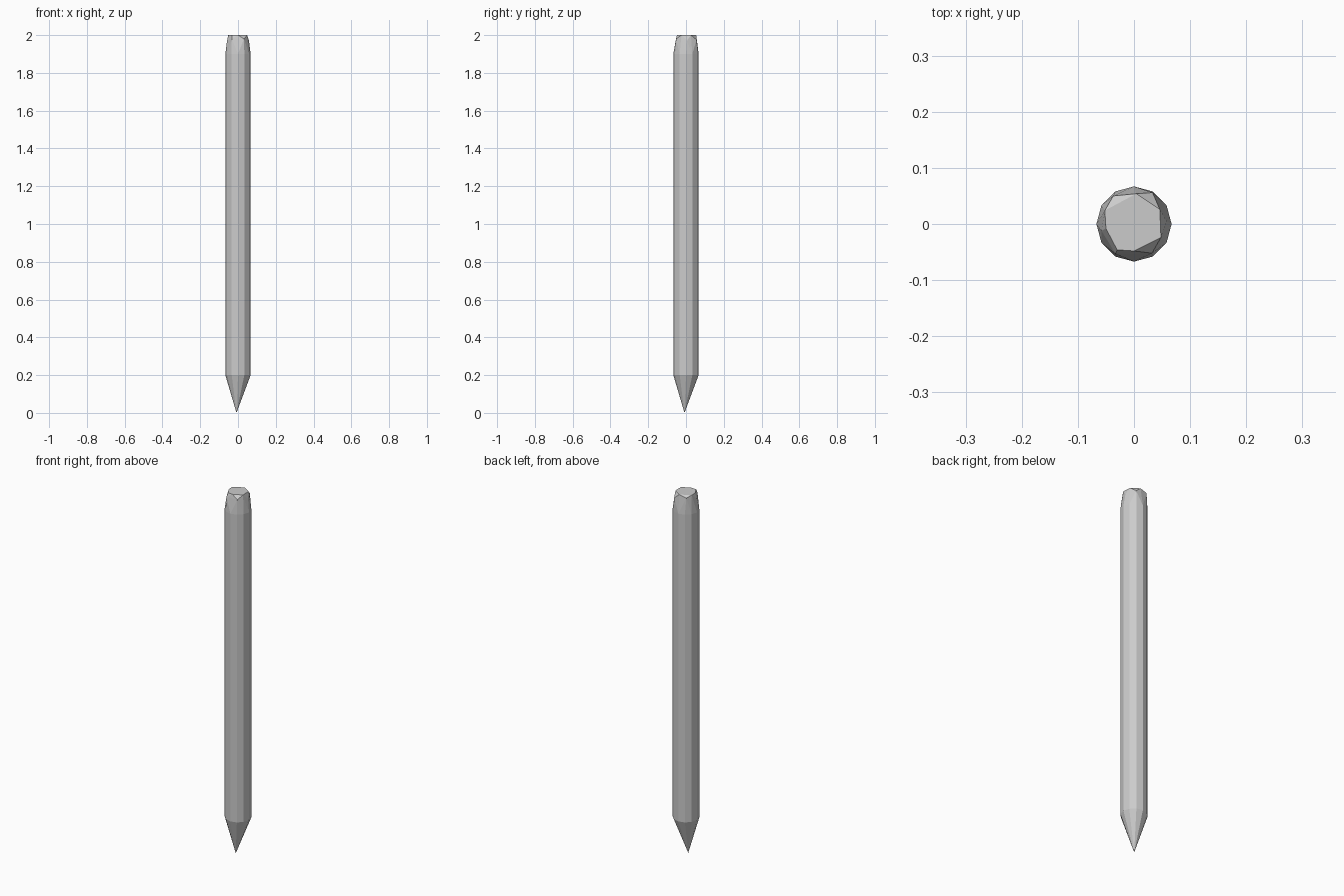
import bpy, bmesh, math

if "Cube" in bpy.data.objects:
    bpy.data.objects.remove(bpy.data.objects["Cube"])

SIDES, R = 12, 0.067
bm = bmesh.new()


def ring(z):
    return [(R * math.cos(2 * math.pi * i / SIDES),
             R * math.sin(2 * math.pi * i / SIDES), z) for i in range(SIDES)]


# Slightly off-centre point, twelve-sided shaft
points = [(-0.008, -0.008, 0.0)] + ring(0.2) + ring(1.9)

# Roughly hewn, tapered head: level top corners plus lower chipped corners
points += [(x, y, 2.0) for x, y in (
    (0.004, 0.054), (0.046, 0.026), (0.048, -0.024),
    (0.0, -0.048), (-0.030, -0.046), (-0.050, -0.008), (-0.052, 0.024))]
points += [(-0.037, 0.050, 1.99), (0.033, 0.056, 1.975),
           (0.032, -0.052, 1.98), (-0.033, -0.053, 1.98),
           (-0.058, -0.012, 1.97), (0.058, 0.005, 1.97)]

for p in points:
    bm.verts.new(p)
hull = bmesh.ops.convex_hull(bm, input=bm.verts[:])
unused = [v for v in bm.verts if not v.link_faces]
bmesh.ops.delete(bm, geom=unused, context='VERTS')

# Merge flat triangles into clean facets
bmesh.ops.dissolve_limit(bm, angle_limit=math.radians(0.5),
                         verts=bm.verts[:], edges=bm.edges[:])
bmesh.ops.recalc_face_normals(bm, faces=bm.faces[:])

mesh = bpy.data.meshes.new("wooden_stake")
bm.to_mesh(mesh)
bm.free()
stake = bpy.data.objects.new("wooden_stake", mesh)
bpy.context.collection.objects.link(stake)
